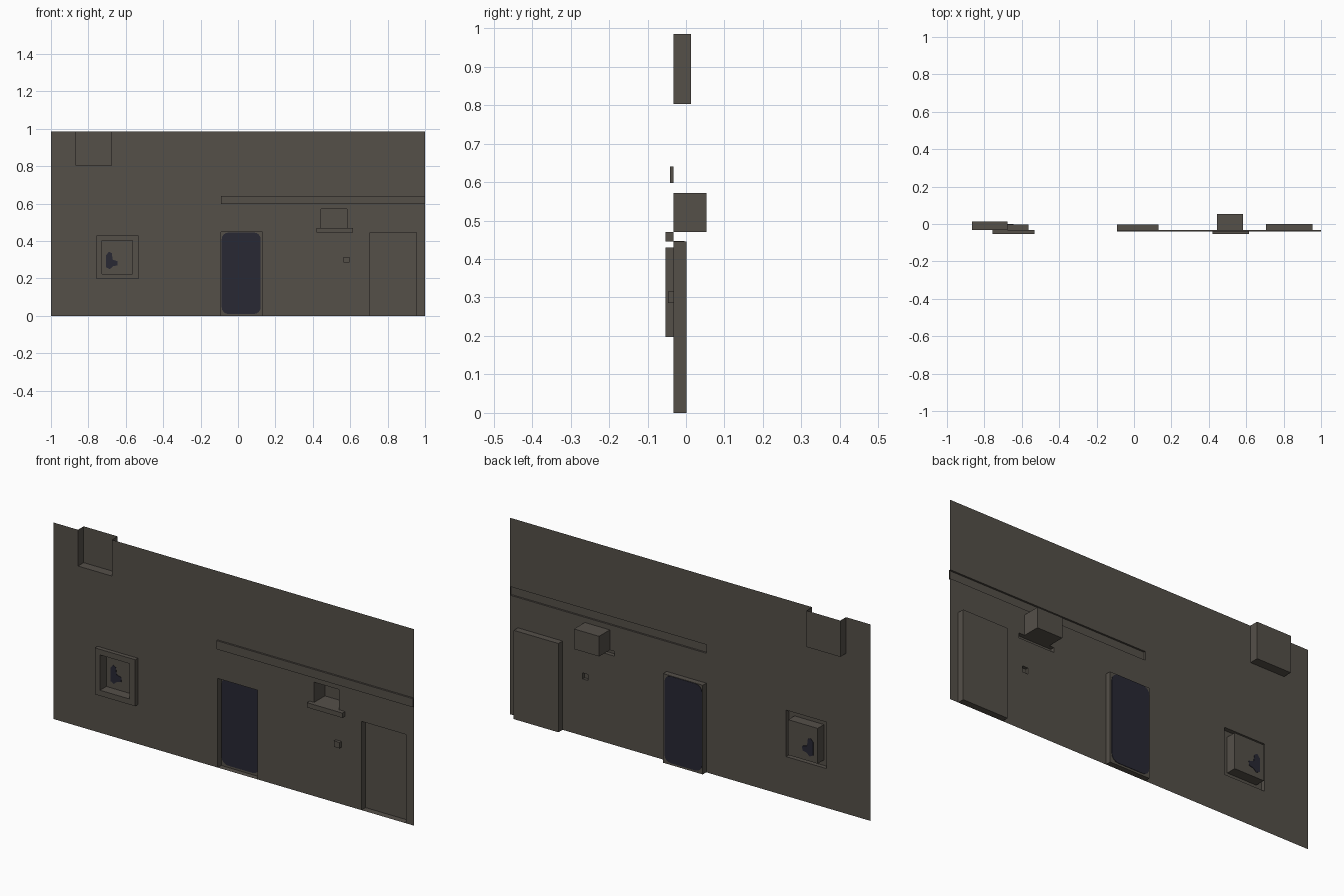
import bpy, bmesh, math

if "Cube" in bpy.data.objects:
    bpy.data.objects.remove(bpy.data.objects["Cube"])

WALL_Y = -0.032
HEIGHT = 0.985


def material(name, rgb):
    m = bpy.data.materials.new(name)
    m.diffuse_color = (*rgb, 1)
    m.use_nodes = True
    m.node_tree.nodes["Principled BSDF"].inputs["Base Color"].default_value = m.diffuse_color
    return m


STONE = material("weathered_stone", (0.089, 0.079, 0.066))
NAVY = material("dark_navy", (0.021, 0.021, 0.034))


def finish(name, bm, mat):
    mesh = bpy.data.meshes.new(name)
    bm.to_mesh(mesh)
    bm.free()
    mesh.materials.append(mat)
    ob = bpy.data.objects.new(name, mesh)
    bpy.context.collection.objects.link(ob)
    return ob


def pressed_panel(name, steps, open_top=False):
    """Sheet pushed in or out of the wall: rectangles (x0, x1, z0, z1, y), last one capped."""
    bm = bmesh.new()
    loops = [[bm.verts.new(p) for p in
              ((x0, y, z0), (x1, y, z0), (x1, y, z1), (x0, y, z1))]
             for x0, x1, z0, z1, y in steps]
    for a, b in zip(loops, loops[1:]):
        for i in range(4):
            if open_top and i == 2:
                continue
            j = (i + 1) % 4
            bm.faces.new((a[i], a[j], b[j], b[i]))
    bm.faces.new(loops[-1])
    return finish(name, bm, STONE)


def plate(name, outline, y, mat, thick=0.004):
    """Thin painted plate showing on both faces of a sheet."""
    bm = bmesh.new()
    face = bm.faces.new([bm.verts.new((x, y + thick / 2, z)) for x, z in outline])
    ext = bmesh.ops.extrude_face_region(bm, geom=[face])["geom"]
    bmesh.ops.translate(bm, vec=(0, -thick, 0),
                        verts=[v for v in ext if isinstance(v, bmesh.types.BMVert)])
    bmesh.ops.recalc_face_normals(bm, faces=bm.faces)
    return finish(name, bm, mat)


def rounded(x0, x1, z0, z1, r, n=4):
    pts = []
    for k, (cx, cz) in enumerate(((x1 - r, z1 - r), (x0 + r, z1 - r),
                                  (x0 + r, z0 + r), (x1 - r, z0 + r))):
        for i in range(n + 1):
            a = math.pi / 2 * (k + i / n)
            pts.append((cx + r * math.cos(a), cz + r * math.sin(a)))
    return pts


# Openings in the facade: rectangle, depth position, open top
openings = {
    "roof_notch": ((-0.865, -0.677, 0.803, HEIGHT), 0.013, True),
    "main_doorway": ((-0.09, 0.13, 0.0, 0.447), -0.004, False),
    "side_doorway": ((0.707, 0.955, 0.0, 0.445), 0.001, False),
    "wall_niche": ((0.445, 0.584, 0.47, 0.571), 0.053, False),
    "niche_sill": ((0.42, 0.616, 0.446, 0.47), -0.053, False),
    "ledge_band": ((-0.09, 1.0, 0.597, 0.64), -0.041, False),
    "wall_box": ((0.565, 0.596, 0.285, 0.315), -0.047, False),
}
for part, (rect, y, top) in openings.items():
    pressed_panel(part, [(*rect, WALL_Y), (*rect, y)], top)

# Window: frame stands out, pane is set back
outer = (-0.757, -0.533, 0.197, 0.43)
inner = (-0.728, -0.565, 0.225, 0.402)
pressed_panel("window", [(*outer, WALL_Y), (*outer, -0.053),
                         (*inner, -0.053), (*inner, -0.003)])

# Facade sheet: grid of cells, leaving out the openings
holes = [o[0] for o in openings.values()] + [outer]
xs = sorted({-1.0, 1.0} | {x for h in holes for x in h[:2]})
zs = sorted({0.0, HEIGHT} | {z for h in holes for z in h[2:]})
bm = bmesh.new()
for x0, x1 in zip(xs, xs[1:]):
    for z0, z1 in zip(zs, zs[1:]):
        cx, cz = (x0 + x1) / 2, (z0 + z1) / 2
        if not any(h[0] < cx < h[1] and h[2] < cz < h[3] for h in holes):
            bm.faces.new([bm.verts.new((x, WALL_Y, z)) for x, z in
                          ((x0, z0), (x1, z0), (x1, z1), (x0, z1))])
bmesh.ops.remove_doubles(bm, verts=bm.verts, dist=1e-5)
finish("facade_wall", bm, STONE)

# Dark door leaf and dark patch on the window pane
plate("door_leaf", rounded(-0.087, 0.121, 0.01, 0.445, 0.035), -0.004, NAVY)
plate("window_patch", [(-0.705, 0.26), (-0.685, 0.25), (-0.668, 0.265), (-0.645, 0.27),
                       (-0.643, 0.292), (-0.67, 0.3), (-0.675, 0.335), (-0.69, 0.342),
                       (-0.705, 0.325)], -0.003, NAVY)
